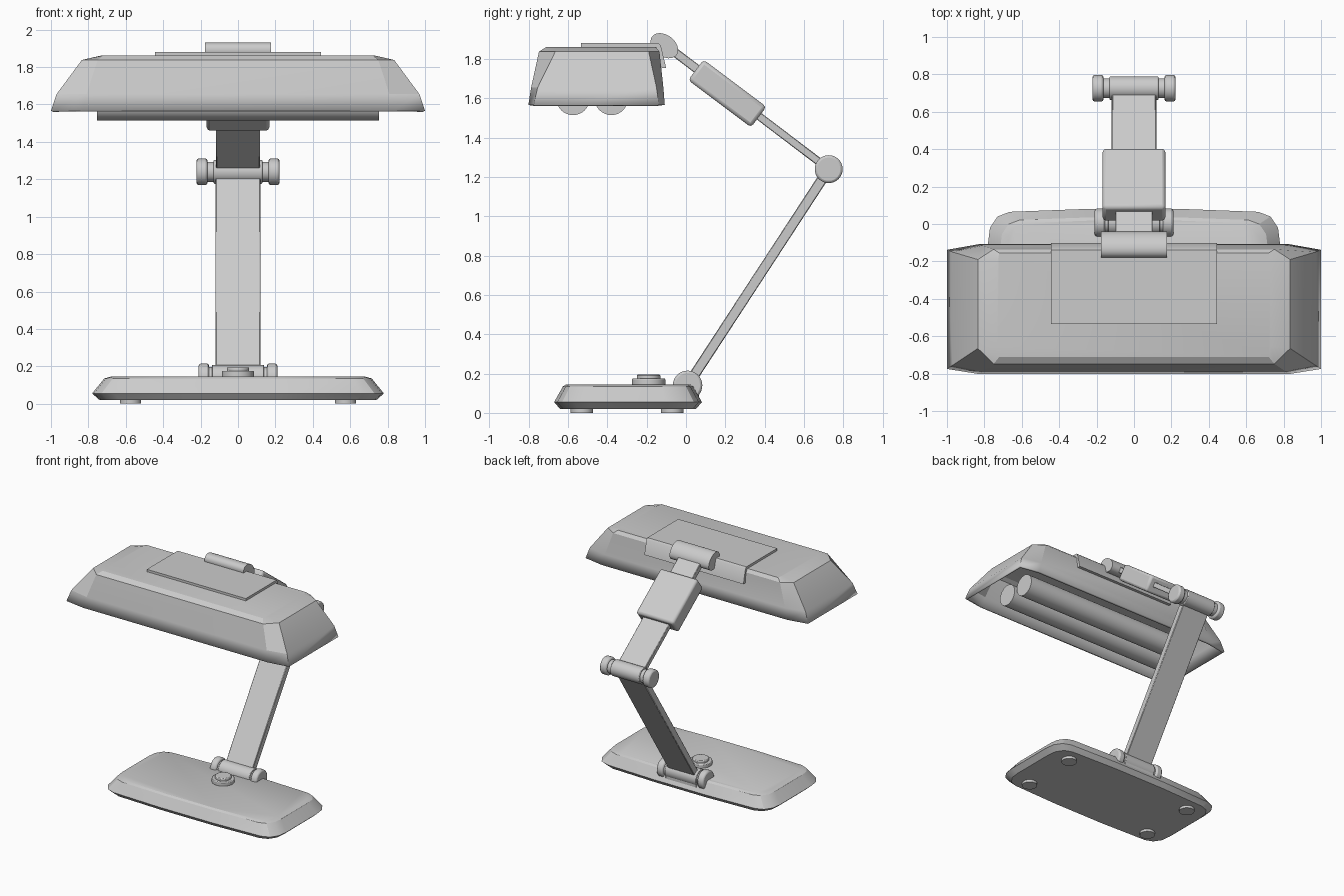
import bpy, bmesh, math
from mathutils import Vector, Matrix

if "Cube" in bpy.data.objects:
    bpy.data.objects.remove(bpy.data.objects["Cube"])

grey = bpy.data.materials.new("light grey")
grey.diffuse_color = (0.6, 0.6, 0.6, 1)
grey.use_nodes = True
grey.node_tree.nodes["Principled BSDF"].inputs["Base Color"].default_value = grey.diffuse_color


def finish(name, bm, bevel=0.0, angle=30, segments=2):
    bmesh.ops.recalc_face_normals(bm, faces=bm.faces)
    me = bpy.data.meshes.new(name)
    bm.to_mesh(me)
    bm.free()
    ob = bpy.data.objects.new(name, me)
    bpy.context.collection.objects.link(ob)
    me.materials.append(grey)
    if bevel:
        m = ob.modifiers.new("bevel", 'BEVEL')
        m.width, m.segments = bevel, segments
        m.limit_method, m.angle_limit = 'ANGLE', math.radians(40)
    bpy.context.view_layer.objects.active = ob
    ob.select_set(True)
    bpy.ops.object.shade_smooth_by_angle(angle=math.radians(angle))
    ob.select_set(False)
    return ob


def loft(name, loops, cap_bottom=True, angle=30, bevel=0.0):
    """Skin a stack of equal-length closed loops."""
    bm = bmesh.new()
    rings = [[bm.verts.new(p) for p in lp] for lp in loops]
    n = len(rings[0])
    for a, b in zip(rings, rings[1:]):
        for i in range(n):
            bm.faces.new((a[i], a[(i + 1) % n], b[(i + 1) % n], b[i]))
    bm.faces.new(rings[-1])
    if cap_bottom:
        bm.faces.new(rings[0][::-1])
    return finish(name, bm, bevel, angle)


def cylinder(name, axis, centre, r, length, bevel=0.0, scale=(1, 1), tilt=0.0):
    """Cylinder along x or z; scale and tilt shape the section of x cylinders."""
    bm = bmesh.new()
    bmesh.ops.create_cone(bm, cap_ends=True, segments=32, radius1=r, radius2=r, depth=length)
    mat = Matrix.Translation(centre)
    if axis == 'x':
        mat = (mat @ Matrix.Rotation(tilt, 4, 'X')
               @ Matrix.Diagonal((1, scale[0], scale[1], 1)) @ Matrix.Rotation(math.pi / 2, 4, 'Y'))
    bm.transform(mat)
    return finish(name, bm, bevel)


def bar(name, a, b, width, thick, bevel=0.004, segments=1):
    """Flat bar between two (y, z) points."""
    a, b = Vector((0, *a)), Vector((0, *b))
    d = b - a
    bm = bmesh.new()
    bmesh.ops.create_cube(bm, size=1)
    bm.transform(Matrix.Translation((a + b) / 2)
                 @ Matrix.Rotation(math.atan2(d.z, d.y), 4, 'X')
                 @ Matrix.Diagonal((width, d.length, thick, 1)))
    return finish(name, bm, bevel, segments=segments)


# Base: rounded, slightly bowed slab with sloping sides
QUARTER = [(.78, .195), (.77, .275), (.73, .335), (.665, .36), (.24, .376)]
BASE_Y = -0.295


def base_loop(z, dx, dy):
    q = [(x * (.78 - dx) / .78, y * (.376 - dy) / .376) for x, y in QUARTER]
    pts = (q + [(-x, y) for x, y in q[::-1]]
           + [(-x, -y) for x, y in q] + [(x, -y) for x, y in q[::-1]])
    return [(x, y + BASE_Y, z) for x, y in pts]


loft("base", [base_loop(.02, .04, .03), base_loop(.055, 0, 0),
              base_loop(.135, .065, .045), base_loop(.145, .1, .062)], angle=25)

# Feet
for x in (-.575, .575):
    for y in (-.53, -.07):
        cylinder("foot", 'z', (x, y, .0125), .057, .025)

# Switch button
cylinder("button_ring", 'z', (0, -.19, .158), .085, .035, .006)
cylinder("button", 'z', (0, -.19, .175), .06, .04, .006)


# Hinges: barrel, thin neck and rounded end caps
def hinge(name, y, z, r, barrel_half, cap_in, cap_out):
    cylinder(name + "_barrel", 'x', (0, y, z), r * .9, barrel_half * 2, .004)
    cylinder(name + "_pin", 'x', (0, y, z), r * .75, cap_in * 2 + .02)
    for s in (-1, 1):
        cylinder(name + "_cap", 'x', (s * (cap_in + cap_out) / 2, y, z), r, cap_out - cap_in, .012)


hinge("base_hinge", .008, .14, .075, .14, .155, .21)
hinge("elbow_hinge", .726, 1.24, .071, .13, .163, .222)
bar("base_hinge_block", (-.05, .1), (.065, .1), .28, .07)

# Arms
bar("lower_arm", (.008, .14), (.726, 1.24), .24, .052)
bar("upper_arm", (.726, 1.24), (.21, 1.632), .235, .04)
bar("upper_arm_end", (.21, 1.632), (-.09, 1.86), .2, .045)
bar("arm_sleeve", (.37, 1.505), (.05, 1.745), .335, .13, .018, 2)

# Head pivot: oval roller
cylinder("head_pivot", 'x', (0, -.11, 1.868), 1, .352, 0, (.078, .054), math.atan2(-.61, .796))


# Lamp shade: open shell with chamfered corners
def shade_loop(z, end_x, e0, e1, side_x, s0, s1):
    return [(end_x, e0, z), (end_x, e1, z), (side_x, s1, z), (-side_x, s1, z),
            (-end_x, e1, z), (-end_x, e0, z), (-side_x, s0, z), (side_x, s0, z)]


shade = loft("lamp_shade", [
    shade_loop(1.567, 1.0, -.775, -.138, .83, -.802, -.108),
    shade_loop(1.655, .97, -.755, -.15, .81, -.788, -.115),
    shade_loop(1.838, .835, -.665, -.19, .75, -.748, -.135),
    shade_loop(1.862, .73, -.655, -.2, .72, -.71, -.155)], cap_bottom=False, angle=20)
solid = shade.modifiers.new("wall", 'SOLIDIFY')
solid.thickness, solid.offset = .018, -1

# Light tubes
for y in (-.575, -.38):
    cylinder("light_tube", 'x', (0, y, 1.6), .085, 1.51)

# Mounting plate folded over the back of the shade
profile = [(-.535, 1.858), (-.535, 1.881), (-.14, 1.881), (-.128, 1.868),
           (-.101, 1.755), (-.125, 1.755), (-.15, 1.858)]
loft("mounting_plate", [[(x, y, z) for y, z in profile] for x in (-.445, .445)])
